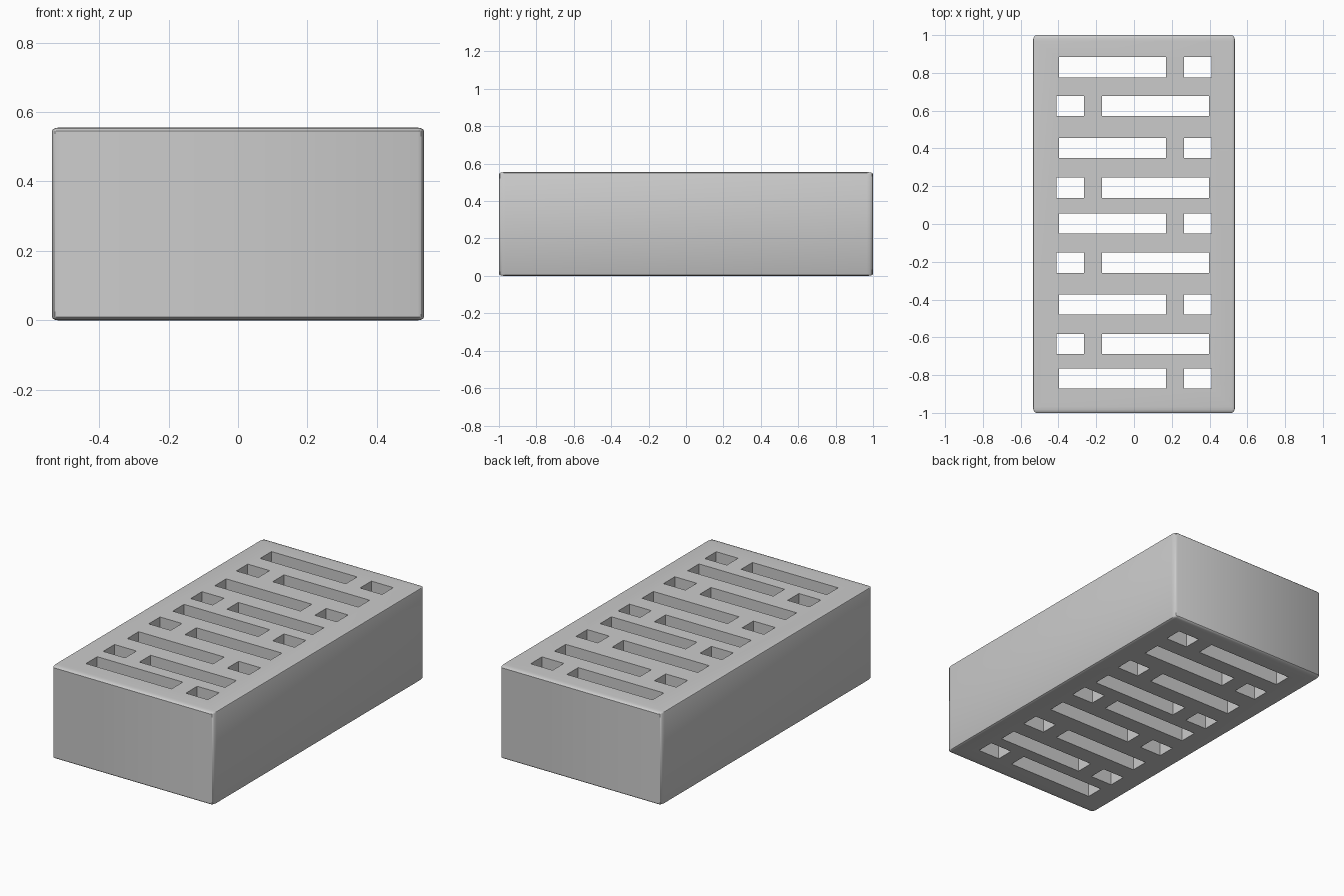
import bpy, bmesh
from mathutils import Matrix, Vector

if "Cube" in bpy.data.objects:
    bpy.data.objects.remove(bpy.data.objects["Cube"])

HX, HY, H = 0.535, 1.0, 0.555
SLOT = 0.107


def make_object(name, bm):
    mesh = bpy.data.meshes.new(name)
    bm.to_mesh(mesh)
    bm.free()
    obj = bpy.data.objects.new(name, mesh)
    bpy.context.collection.objects.link(obj)
    return obj


# Brick body: a rounded cube stretched to size, so the rounding stretches too
bm = bmesh.new()
bmesh.ops.create_cube(bm, size=2)
bmesh.ops.bevel(bm, geom=bm.edges[:], offset=0.033, segments=3,
                profile=0.5, affect='EDGES')
bmesh.ops.scale(bm, vec=(HX, HY, H / 2), verts=bm.verts)
bmesh.ops.translate(bm, vec=(0, 0, H / 2), verts=bm.verts)
brick = make_object("brick", bm)

# Slot cutters: a long and a short slot per row, mirrored on alternate rows
rows = [0.83, 0.624, 0.402, 0.192, 0.003, -0.205, -0.426, -0.636, -0.818]
bm = bmesh.new()
for i, y in enumerate(rows):
    side = 1 if i % 2 == 0 else -1
    for x0, x1 in ((-0.397, 0.17), (0.265, 0.41)):
        size = Vector((x1 - x0, SLOT, H * 2))
        centre = Vector((side * (x0 + x1) / 2, y, H / 2))
        bmesh.ops.create_cube(bm, size=1, matrix=Matrix.Translation(centre)
                              @ Matrix.Diagonal(size).to_4x4())
cutter = make_object("slot_cutter", bm)
cutter.hide_render = True
cutter.display_type = 'WIRE'

# Pierce the brick
cut = brick.modifiers.new("slots", 'BOOLEAN')
cut.operation = 'DIFFERENCE'
cut.solver = 'EXACT'
cut.object = cutter
bpy.context.view_layer.objects.active = brick
brick.select_set(True)
bpy.ops.object.modifier_apply(modifier=cut.name)
bpy.data.objects.remove(cutter)

# Smooth rounding, crisp slots
bpy.ops.object.shade_smooth_by_angle(angle=0.6)
